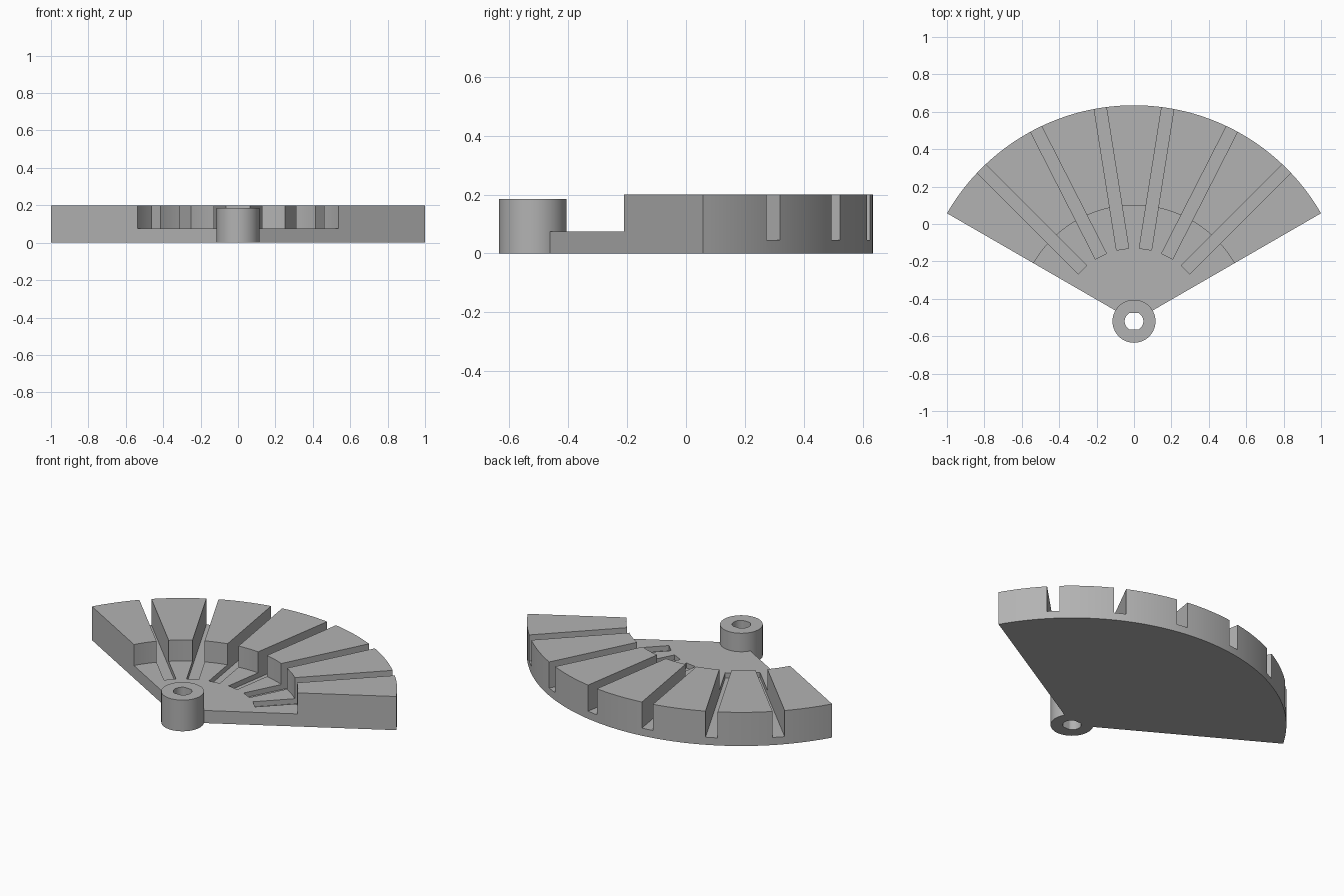
import bpy, bmesh
from math import sin, cos, radians, tau
from mathutils import Matrix

if "Cube" in bpy.data.objects:
    bpy.data.objects.remove(bpy.data.objects["Cube"])

HUB_Y = -0.52        # pivot of the fan
R_OUT = 1.1547       # outer rim radius
R_STEP = 0.62        # inner radius of the raised ring
R_HUB = 0.115

grey = bpy.data.materials.new("plain grey")
grey.use_nodes = True
colour = (0.45, 0.45, 0.45, 1)
grey.diffuse_color = colour
grey.node_tree.nodes["Principled BSDF"].inputs["Base Color"].default_value = colour


def make_object(name, bm):
    bmesh.ops.recalc_face_normals(bm, faces=bm.faces)
    mesh = bpy.data.meshes.new(name)
    bm.to_mesh(mesh)
    bm.free()
    mesh.materials.append(grey)
    obj = bpy.data.objects.new(name, mesh)
    bpy.context.collection.objects.link(obj)
    return obj


def prism(name, outline, z0, z1):
    bm = bmesh.new()
    face = bm.faces.new([bm.verts.new((x, y, z0)) for x, y in outline])
    extruded = bmesh.ops.extrude_face_region(bm, geom=[face])["geom"]
    verts = [v for v in extruded if isinstance(v, bmesh.types.BMVert)]
    bmesh.ops.translate(bm, verts=verts, vec=(0, 0, z1 - z0))
    return make_object(name, bm)


def arc(radius, start, end, steps):
    angles = [radians(start + (end - start) * i / steps) for i in range(steps + 1)]
    return [(radius * cos(a), HUB_Y + radius * sin(a)) for a in angles]


def cut(target, cutter):
    cutter.hide_render = True
    mod = target.modifiers.new("cut", 'BOOLEAN')
    mod.operation = 'DIFFERENCE'
    mod.solver = 'EXACT'
    mod.object = cutter
    bpy.context.view_layer.objects.active = target
    bpy.ops.object.modifier_apply(modifier=mod.name)
    bpy.data.objects.remove(cutter)


# Fan plate, from just inside the hub wall to the outer rim
fan = prism("fan_plate",
            arc(R_OUT, 30, 150, 72) + arc(R_HUB - 0.015, 150, 30, 12), 0, 0.2)

# Lowered area around the hub
cut(fan, prism("recess_cutter", arc(R_STEP, 0, 357.5, 143), 0.075, 0.3))

# Six radial slots, open at the rim
for offset in (-45, -27, -9, 9, 27, 45):
    bm = bmesh.new()
    bmesh.ops.create_cube(bm, size=1)
    bm.transform(Matrix.Translation((0, HUB_Y, 0))
                 @ Matrix.Rotation(radians(offset), 4, 'Z')
                 @ Matrix.Translation((0, 0.79, 0.17))
                 @ Matrix.Diagonal((0.066, 0.8, 0.25, 1)))
    cut(fan, make_object("slot_cutter", bm))

# Hub with a through bore that has two flats
SEGMENTS = 64
bm = bmesh.new()
rings = []
for radius, flat, z in ((R_HUB, 1, 0), (R_HUB, 1, 0.185),
                        (0.05, 0.045, 0.185), (0.05, 0.045, 0)):
    ring = []
    for i in range(SEGMENTS):
        a = tau * i / SEGMENTS
        y = max(-flat, min(flat, radius * sin(a)))
        ring.append(bm.verts.new((radius * cos(a), HUB_Y + y, z)))
    rings.append(ring)
for k, ring in enumerate(rings):
    following = rings[(k + 1) % len(rings)]
    for i in range(SEGMENTS):
        j = (i + 1) % SEGMENTS
        bm.faces.new((ring[i], ring[j], following[j], following[i]))
hub = make_object("hub", bm)

# Smooth curved walls, sharp edges
for obj in (fan, hub):
    bpy.ops.object.select_all(action='DESELECT')
    obj.select_set(True)
    bpy.context.view_layer.objects.active = obj
    bpy.ops.object.shade_smooth_by_angle(angle=radians(20))
